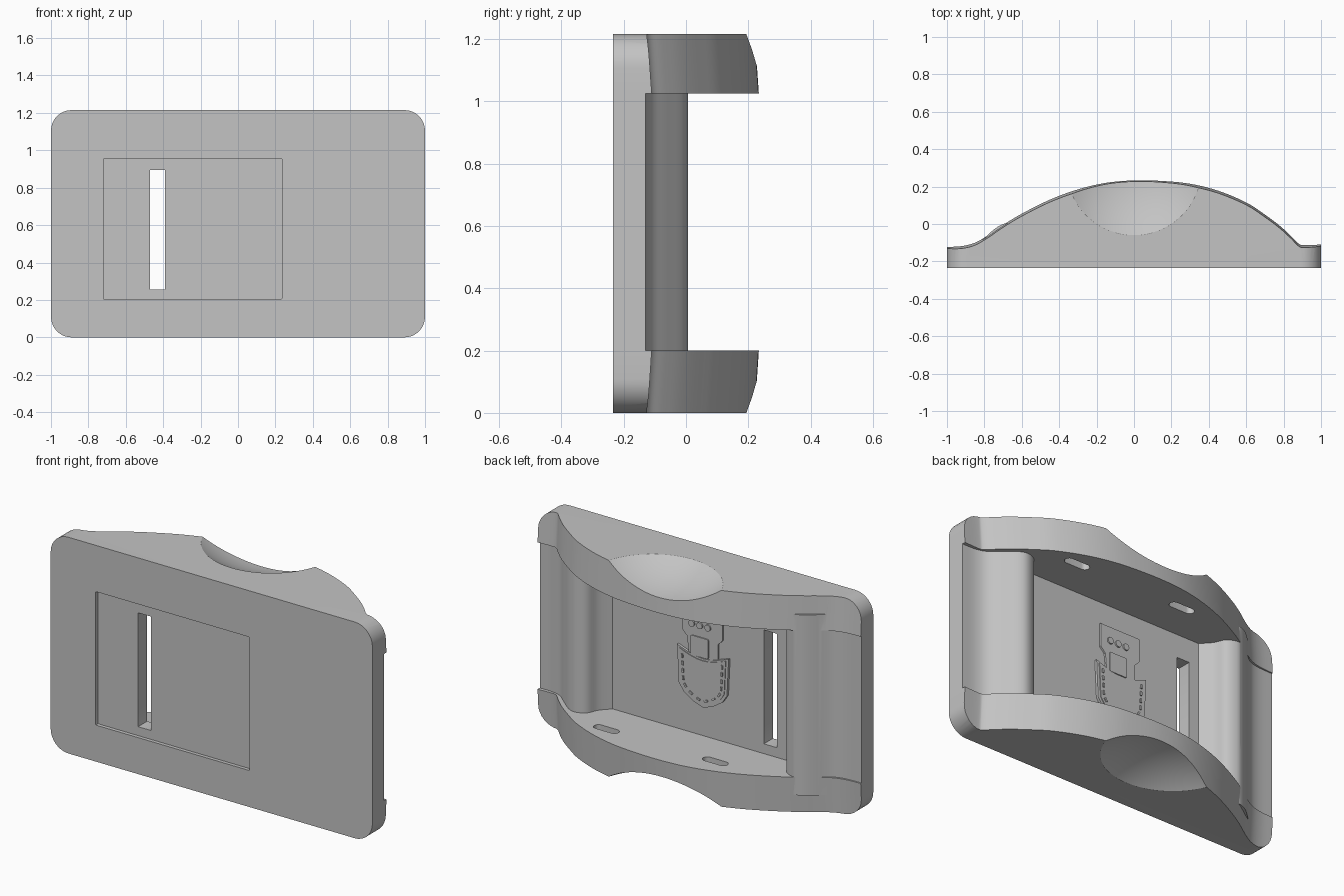
import bpy, bmesh, math
from mathutils import Vector

if "Cube" in bpy.data.objects:
    bpy.data.objects.remove(bpy.data.objects["Cube"])

W, H, FRONT, FLOOR = 1.0, 1.215, -0.235, -0.135
WALL_LOW, WALL_HIGH = 0.2, 1.025

grey = bpy.data.materials.new("light_grey")
grey.use_nodes = True
grey.diffuse_color = (0.55, 0.55, 0.55, 1)
grey.node_tree.nodes["Principled BSDF"].inputs["Base Color"].default_value = grey.diffuse_color


def smooth_path(pts, steps=5):
    """Catmull-Rom curve through a few points."""
    p = [Vector(q) for q in pts]
    p = [p[0]] + p + [p[-1]]
    out = []
    for a, b, c, d in zip(p, p[1:], p[2:], p[3:]):
        for i in range(steps):
            t = i / steps
            out.append(b + (c - a) * t / 2 + (2 * a - 5 * b + 4 * c - d) * t * t / 2
                       + (3 * b - a - 3 * c + d) * t ** 3 / 2)
    return [tuple(q) for q in out + [p[-1]]]


def rounded_rect(cx, cy, w, h, r, n=8):
    pts = []
    for k, (sx, sy) in enumerate([(1, 1), (-1, 1), (-1, -1), (1, -1)]):
        for i in range(n + 1):
            a = math.pi / 2 * (k + i / n)
            pts.append((cx + sx * (w / 2 - r) + r * math.cos(a),
                        cy + sy * (h / 2 - r) + r * math.sin(a)))
    return pts


def loft(name, low, high, a, b, axis="z"):
    """Solid between two matching outlines at levels a and b."""
    place = (lambda p, l: (p[0], p[1], l)) if axis == "z" else (lambda p, l: (p[0], l, p[1]))
    bm = bmesh.new()
    lo = [bm.verts.new(place(p, a)) for p in low]
    hi = [bm.verts.new(place(p, b)) for p in high]
    bm.faces.new(lo)
    bm.faces.new(hi)
    for i in range(len(lo)):
        j = (i + 1) % len(lo)
        bm.faces.new((lo[i], lo[j], hi[j], hi[i]))
    bmesh.ops.recalc_face_normals(bm, faces=bm.faces)
    return finish(name, bm)


def finish(name, bm):
    me = bpy.data.meshes.new(name)
    bm.to_mesh(me)
    bm.free()
    me.materials.append(grey)
    ob = bpy.data.objects.new(name, me)
    bpy.context.collection.objects.link(ob)
    return ob


def select_only(ob):
    bpy.ops.object.select_all(action="DESELECT")
    ob.select_set(True)
    bpy.context.view_layer.objects.active = ob


def boolean(ob, tool, op="DIFFERENCE"):
    mod = ob.modifiers.new(tool.name, "BOOLEAN")
    mod.operation, mod.object, mod.solver = op, tool, "EXACT"
    select_only(ob)
    bpy.ops.object.modifier_apply(modifier=mod.name)
    bpy.data.objects.remove(tool)


# Curved outline of the end walls, slightly drafted towards the outside
ridge = smooth_path([(-1, -.123), (-.92, -.118), (-.85, -.1), (-.78, -.06), (-.7, -.005),
                     (-.6, .055), (-.45, .13), (-.3, .185), (-.15, .22), (0, .233),
                     (.15, .23), (.3, .215), (.45, .178), (.6, .115), (.7, .05), (.78, -.01),
                     (.84, -.065), (.88, -.105), (.91, -.113), (1, -.11)])
base = [(W, FRONT), (-W, FRONT)]
inner = ridge + base
outer = [(x, y - .013) for x, y in ridge] + base

# Middle panel with a flat floor between two rounded columns
left_column = smooth_path([(-1, -.13), (-.9, -.125), (-.83, -.1), (-.75, -.03), (-.7, 0),
                           (-.66, .005), (-.61, -.02), (-.58, -.08), (-.53, FLOOR)])
right_column = smooth_path([(.55, FLOOR), (.6, -.08), (.63, -.02), (.68, .005), (.73, -.005),
                            (.8, -.06), (.86, -.11), (.92, -.128), (1, -.13)])
middle = left_column + right_column + base

body = loft("mount_body", middle, middle, .1, H - .1)
boolean(body, loft("lower_wall", outer, inner, 0, WALL_LOW), "UNION")
boolean(body, loft("upper_wall", inner, outer, WALL_HIGH, H), "UNION")

# Rounded corners of the whole plate
plate = rounded_rect(0, H / 2, 2 * W, H, .11)
boolean(body, loft("corner_shape", plate, plate, -1, 1, "y"), "INTERSECT")

# Shallow spherical dish in each end
DISH_R, DISH_OFFSET = .644, .534
for z in (-DISH_OFFSET, H + DISH_OFFSET):
    bm = bmesh.new()
    bmesh.ops.create_uvsphere(bm, u_segments=96, v_segments=64, radius=DISH_R)
    bmesh.ops.translate(bm, verts=bm.verts, vec=(0, .3, z))
    boolean(body, finish("dish_cutter", bm))

# Front recess and the slot through the panel
recess = rounded_rect(-.2425, .58, .955, .75, .004, 2)
boolean(body, loft("recess_cutter", recess, recess, -.4, FRONT + .02, "y"))
slot = rounded_rect(-.43, .575, .08, .64, .002, 2)
boolean(body, loft("slot_cutter", slot, slot, -.4, .1, "y"))

# Strap slots sunk into the inner sides of the walls
for x in (-.24, .437):
    hole = rounded_rect(x, .082, .15, .05, .0249)
    for level, depth in ((WALL_LOW, -.06), (WALL_HIGH, .06)):
        boolean(body, loft("strap_cutter", hole, hole, level + depth, level - depth))


# Raised pocket ornament on the floor
def raised(name, pts, height, start=FLOOR - .005):
    return loft(name, pts, pts, start, FLOOR + height, "y")


CX = -.02
half = [(.16, .68), (.15, .47), (.12, .425), (.06, .385), (0, .365)]
rim = half + [(-x, z) for x, z in reversed(half[:-1])]
top_edge = [(-.16 + .04 * i, .68 - .04 * math.sin(math.pi * i / 8)) for i in range(1, 8)]
shield = [(CX + x, z) for x, z in rim + top_edge]
parts = [raised("pocket_plate", shield, .014)]
panel = [(CX + (x - CX) * .9, .53 + (z - .53) * .9) for x, z in shield]
parts.append(raised("pocket_panel", panel, .018))
tab = [(CX + x, z) for x, z in [(-.09, .63), (.09, .63), (.1, .74), (.13, .77),
                                (.13, .9), (-.12, .9), (-.12, .77), (-.09, .74)]]
parts.append(raised("pocket_tab", tab, .01))
square = rounded_rect(CX + .02, .7, .11, .11, .008, 2)
parts.append(raised("tab_square", square, .016))
for i in range(3):
    stud = rounded_rect(CX + .05 * i - .03, .82, .036, .036, .0179, 5)
    parts.append(raised("tab_stud", stud, .018))

# Stitches following the pocket rim
for (ax, az), (bx, bz) in zip(rim, rim[1:]):
    a, b = Vector((ax * .78, .53 + (az - .53) * .78)), Vector((bx * .78, .53 + (bz - .53) * .78))
    count = max(1, round((b - a).length / .045))
    along = (b - a).normalized()
    across = Vector((-along.y, along.x)) * .005
    for i in range(count):
        m = a.lerp(b, (i + .5) / count) + Vector((CX, 0))
        s = along * .011
        dash = [m - s - across, m + s - across, m + s + across, m - s + across]
        parts.append(raised("stitch", dash, .024))

for ob in [body] + parts:
    select_only(ob)
    bpy.ops.object.shade_smooth_by_angle(angle=math.radians(25))
